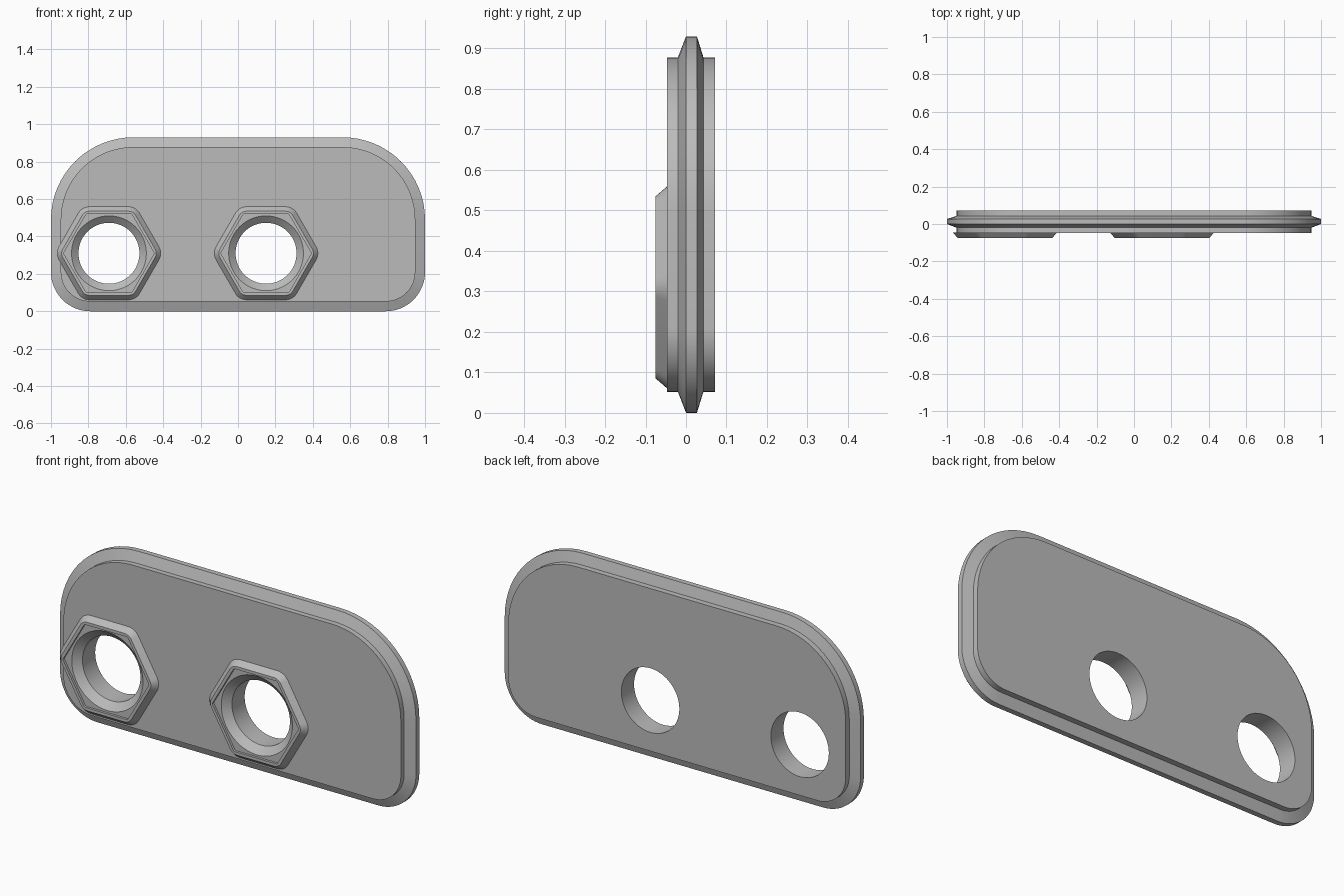
import bpy, bmesh
from math import sin, cos, pi, radians

if "Cube" in bpy.data.objects:
    bpy.data.objects.remove(bpy.data.objects["Cube"])

grey = bpy.data.materials.new("plain grey")
grey.use_nodes = True
COLOUR = (0.5, 0.5, 0.5, 1)
grey.diffuse_color = COLOUR
grey.node_tree.nodes["Principled BSDF"].inputs["Base Color"].default_value = COLOUR


def arc(cx, cz, r, start, end, steps=16):
    """Points of an arc in the front plane, angles in degrees."""
    angles = [radians(start + (end - start) * i / steps) for i in range(steps + 1)]
    return [(cx + r * cos(a), cz + r * sin(a)) for a in angles]


def plate_outline(inset):
    top, low, height = 0.44, 0.21, 0.93
    return (arc(1 - top, height - top, top - inset, 0, 90)
            + arc(top - 1, height - top, top - inset, 90, 180)
            + arc(low - 1, low, low - inset, 180, 270)
            + arc(1 - low, low, low - inset, 270, 360))


def hexagon(cx, cz, apothem, r):
    points = []
    reach = (apothem - r) / cos(pi / 6)
    for k in range(6):
        a = k * pi / 3
        points += arc(cx + reach * cos(a), cz + reach * sin(a), r,
                      60 * k - 30, 60 * k + 30, 6)
    return points


def circle(cx, cz, r):
    return arc(cx, cz, r, 0, 360, 64)[:-1]


def loft(name, layers):
    """Closed solid through outlines stacked along y."""
    bm = bmesh.new()
    rings = [[bm.verts.new((x, y, z)) for x, z in pts] for y, pts in layers]
    for a, b in zip(rings, rings[1:]):
        n = len(a)
        for i in range(n):
            bm.faces.new((a[i], a[(i + 1) % n], b[(i + 1) % n], b[i]))
    bm.faces.new(rings[0])
    bm.faces.new(rings[-1])
    bmesh.ops.recalc_face_normals(bm, faces=bm.faces)
    mesh = bpy.data.meshes.new(name)
    bm.to_mesh(mesh)
    bm.free()
    mesh.materials.append(grey)
    obj = bpy.data.objects.new(name, mesh)
    bpy.context.collection.objects.link(obj)
    return obj


def activate(obj):
    bpy.ops.object.select_all(action="DESELECT")
    obj.select_set(True)
    bpy.context.view_layer.objects.active = obj


def cut(obj, cutter):
    mod = obj.modifiers.new("cut", "BOOLEAN")
    mod.operation, mod.solver, mod.object = "DIFFERENCE", "EXACT", cutter
    activate(obj)
    bpy.ops.object.modifier_apply(modifier=mod.name)


# Plate with a raised bevelled rim around its edge
STEP = 0.052
plate = loft("plate", [(y, plate_outline(d)) for y, d in (
    (-0.047, STEP), (-0.02, STEP), (0, 0), (0.027, 0), (0.043, STEP), (0.072, STEP))])
parts = [plate]

# Two hexagonal collars with a shallow socket and a countersunk through hole
for side, cx in (("right", -0.69), ("centre", 0.15)):
    cz = 0.31
    collar = loft(side + "_collar", [
        (-0.046, hexagon(cx, cz, 0.25, 0.07)),
        (-0.075, hexagon(cx, cz, 0.225, 0.045))])
    socket = loft("socket_cutter", [
        (y, hexagon(cx, cz, 0.21, 0.01)) for y in (-0.1, -0.063)])
    bore = loft("bore_cutter", [(y, circle(cx, cz, r)) for y, r in (
        (-0.1, 0.2), (-0.063, 0.2), (-0.03, 0.163), (0.1, 0.163))])
    cut(collar, socket)
    cut(collar, bore)
    cut(plate, bore)
    for helper in (socket, bore):
        bpy.data.objects.remove(helper)
    parts.append(collar)

# Smooth curved walls, keep creases sharp
for obj in parts:
    activate(obj)
    bpy.ops.object.shade_smooth_by_angle(angle=radians(20))
